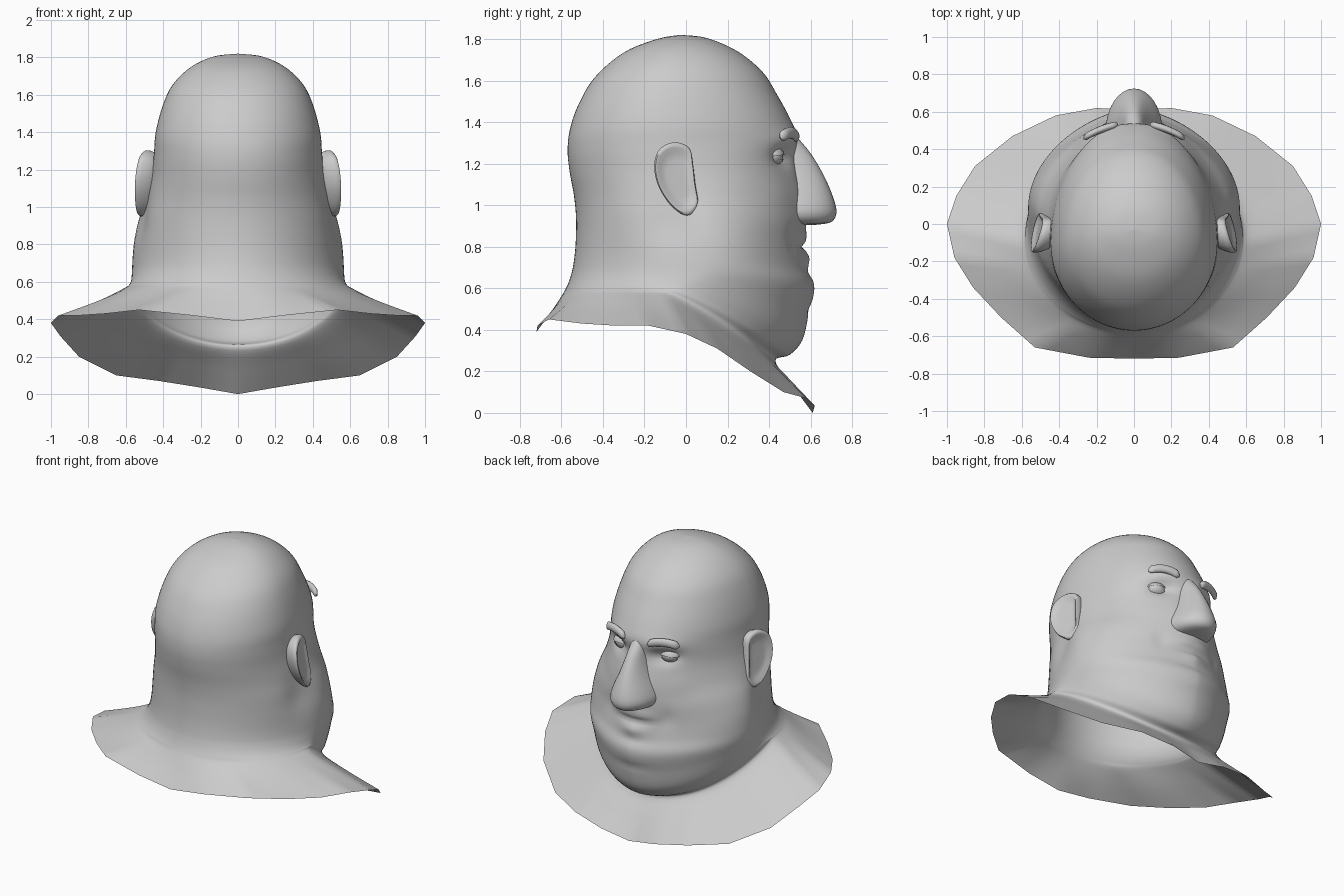
import bpy, math
from math import sin, cos, pi, exp
from mathutils import Vector

if "Cube" in bpy.data.objects:
    bpy.data.objects.remove(bpy.data.objects["Cube"])

skin = bpy.data.materials.new("plain_grey")
skin.diffuse_color = (0.6, 0.6, 0.6, 1)
skin.use_nodes = True
skin.node_tree.nodes["Principled BSDF"].inputs["Base Color"].default_value = skin.diffuse_color


def loft(name, rings, cap_start=False, cap_end=False, mirror=False, angle=60):
    """Skin closed rings of equal length into one smooth surface."""
    n = len(rings[0])
    verts = [tuple(p) for r in rings for p in r]
    faces = [(i * n + j, i * n + (j + 1) % n, (i + 1) * n + (j + 1) % n, (i + 1) * n + j)
             for i in range(len(rings) - 1) for j in range(n)]
    if cap_start:
        faces.append(tuple(reversed(range(n))))
    if cap_end:
        faces.append(tuple(range((len(rings) - 1) * n, len(rings) * n)))
    me = bpy.data.meshes.new(name)
    me.from_pydata(verts, [], faces)
    me.validate()
    me.materials.append(skin)
    ob = bpy.data.objects.new(name, me)
    bpy.context.collection.objects.link(ob)
    if mirror:
        ob.modifiers.new("mirror", "MIRROR")
    bpy.ops.object.select_all(action='DESELECT')
    ob.select_set(True)
    bpy.context.view_layer.objects.active = ob
    bpy.ops.object.shade_smooth_by_angle(angle=math.radians(angle))
    return ob


def spline(a, b, c, d, t):
    return 0.5 * (2 * b + (c - a) * t + (2 * a - 5 * b + 4 * c - d) * t * t
                  + (3 * b - a - 3 * c + d) * t ** 3)


# Head outlines from crown to neck crease: back (y, z), side (x, y, z), front (y, z)
back = [(-.03, 1.82), (-.14, 1.80), (-.30, 1.735), (-.44, 1.615), (-.52, 1.48), (-.56, 1.36),
        (-.57, 1.26), (-.56, 1.16), (-.54, 1.05), (-.53, .95), (-.53, .85), (-.535, .77),
        (-.545, .70), (-.555, .66), (-.565, .63), (-.578, .60), (-.598, .565)]
side = [(.002, -.03, 1.82), (.13, -.03, 1.805), (.25, -.05, 1.75), (.345, -.07, 1.66),
        (.40, -.09, 1.55), (.44, -.10, 1.40), (.45, -.09, 1.28), (.465, -.05, 1.16),
        (.495, 0, 1.05), (.53, .05, .95), (.553, .09, .84), (.563, .10, .74),
        (.566, .08, .68), (.568, .04, .64), (.571, -.01, .61), (.58, -.06, .588), (.605, -.10, .568)]
front = [(-.028, 1.82), (.10, 1.805), (.25, 1.74), (.37, 1.64), (.44, 1.53), (.50, 1.42),
         (.535, 1.33), (.53, 1.22), (.54, 1.08), (.575, .93), (.575, .80), (.59, .70),
         (.618, .60), (.59, .47), (.56, .35), (.50, .28), (.43, .25)]
# Per outline level: how narrow the face gets, and how the outline dips to the front
taper = [1, 1, 1, 1, 1, 1, 1.03, 1.12, 1.22, 1.32, 1.35, 1.33, 1.26, 1.2, 1.15, 1.08, 1]
dip = [1.8] * 11 + [1.75, 1.65, 1.5, 1.38, 1.27, 1.2]
# Collar rim, one half from front to back
rim = [(0, .61, 0), (.2, .62, .035), (.42, .58, .07), (.65, .47, .1), (.85, .31, .2),
       (.95, .15, .31), (1, 0, .38), (.96, -.18, .42), (.86, -.34, .42), (.71, -.5, .43),
       (.53, -.66, .45), (.24, -.715, .42), (0, -.72, .39)]
N = 96


def head_ring(k):
    (yb, zb), (w, ys, zs), (yf, zf) = back[k], side[k], front[k]
    pts = []
    for j in range(N):
        a = 2 * pi * j / N
        s, c = sin(a), cos(a)
        p, d = (taper[k], dip[k]) if c > 0 else (1.0, 1.8)
        x = math.copysign(abs(s) ** p, s) * w
        y_end, z_end = (yf, zf) if c > 0 else (yb, zb)
        pts.append(Vector((x, ys + (y_end - ys) * abs(c), zs + (z_end - zs) * abs(c) ** d)))
    return pts


def rim_ring():
    pts = []
    for j in range(N):
        u = min(j, N - j) / (N / 24)
        i = min(int(u), 11)
        p = Vector(rim[i]).lerp(Vector(rim[i + 1]), u - i)
        p.x *= 1 if j <= N / 2 else -1
        pts.append(p)
    return pts


# Face relief: centre x, z, spread x, z, depth (mirrored in x)
relief = [(.17, 1.235, .07, .045, -.045), (.25, 1.06, .09, .07, .012), (.0, .80, .11, .014, -.018),
          (.07, .85, .07, .025, .012), (.0, .745, .09, .025, .014), (.0, .675, .10, .02, -.01),
          (.21, .84, .03, .06, -.012), (.0, .50, .12, .025, -.008), (.16, 1.32, .1, .035, .012),
          (.08, 1.06, .10, .10, .025)]


def sculpt(p):
    if p.y > .12 and p.z > .4:
        fade = min(1, (p.y - .12) / .15)
        for cx, cz, sx, sz, d in relief:
            p.y += fade * d * exp(-((abs(p.x) - cx) / sx) ** 2 - ((p.z - cz) / sz) ** 2)
    # Hollow between neck and jaw, below the ear
    if abs(p.x) > .3:
        p.x -= math.copysign(.025, p.x) * exp(-((p.y + .07) / .11) ** 2 - ((p.z - .92) / .13) ** 2)
    return p


# Head and flared collar as one open shell
keys = [head_ring(k) for k in range(len(side))]
edge = rim_ring()
keys.append([a.lerp(b, .45) + Vector((0, 0, -.005)) for a, b in zip(keys[-1], edge)])
keys.append(edge)
rows = []
last = len(keys) - 1
for k in range(last):
    q = [keys[min(max(k + o, 0), last)] for o in (-1, 0, 1, 2)]
    for step in range(5):
        rows.append([sculpt(spline(*[r[j] for r in q], step / 5)) for j in range(N)])
rows.append(edge)
loft("head_and_collar", rows, cap_start=True, angle=150)

# Nose: z, half width, front y
nose_keys = [(1.35, .04, .515), (1.27, .055, .585), (1.20, .07, .632), (1.12, .097, .675),
             (1.04, .132, .708), (.98, .152, .724), (.94, .145, .718), (.915, .115, .69), (.905, .05, .62)]
nose = []
for k in range(len(nose_keys) - 1):
    q = [Vector(nose_keys[min(max(k + o, 0), len(nose_keys) - 1)]) for o in (-1, 0, 1, 2)]
    for step in range(3):
        nose.append(spline(*q, step / 3))
nose.append(Vector(nose_keys[-1]))
loft("nose", [[(w * sin(2 * pi * j / 32), .49 + (yf - .49) * cos(2 * pi * j / 32), z)
               for j in range(32)] for z, w, yf in nose], True, True)

# Ears: outline in (y, z), layered from the root out over the rim into the shallow bowl
ear_line = [(-.03, 1.30), (.02, 1.27), (.035, 1.19), (.045, 1.10), (.058, 1.01), (.03, .96), (-.01, .953),
            (-.06, .985), (-.105, 1.04), (-.14, 1.11), (-.153, 1.19), (-.135, 1.26), (-.085, 1.297)]
n = len(ear_line)
outline = []
for k in range(n):
    q = [Vector(ear_line[(k + o) % n]) for o in (-1, 0, 1, 2)]
    outline += [spline(*q, t / 3) for t in range(3)]
mid = Vector((-.03, 1.13))
layers = [(.75, -.10), (.93, -.05), (1, -.02), (1, 0), (.95, .01), (.86, .009), (.74, -.002), (.5, -.006), (.1, -.004)]
ear = []
for s, dx in layers:
    ring = []
    for p in outline:
        y, z = mid + (p - mid) * s
        ring.append((.50 - .29 * y + .13 * (1.13 - z) + dx, y, z))
    ear.append(ring)
loft("ear", ear, True, True, mirror=True)

# Eyebrows: short flattened arcs hugging the forehead
brow = []
for i in range(13):
    t = i / 12
    r = max(.35, min(1, 3.5 * math.sqrt(t * (1 - t) + .004)))
    x = .085 + .185 * t
    y = .53 - .03 * t - .04 * t * t
    z = 1.325 + .09 * t * (1 - t) + .004 * t
    brow.append([(x, y + .02 * r * cos(2 * pi * j / 12), z + .027 * r * sin(2 * pi * j / 12))
                 for j in range(12)])
loft("eyebrow", brow, True, True, mirror=True)


# Eyeballs and the half-shell upper and lower lids
def ball(name, radius, lo, hi, tilt):
    rings = []
    for i in range(13):
        a = lo + (hi - lo) * i / 12
        ring = []
        for j in range(24):
            b = 2 * pi * j / 24
            x, y, z = radius * sin(a) * sin(b), radius * sin(a) * cos(b), radius * cos(a)
            ring.append((.17 + x * 1.15, .412 + y * cos(tilt) - z * sin(tilt),
                         1.235 + (y * sin(tilt) + z * cos(tilt)) * .8))
        rings.append(ring)
    loft(name, rings, mirror=True)


ball("eyeball", .055, .02, pi - .02, 0)
ball("upper_lid", .063, .02, pi / 2, .15)
ball("lower_lid", .060, pi / 2 + .3, pi - .02, .05)
